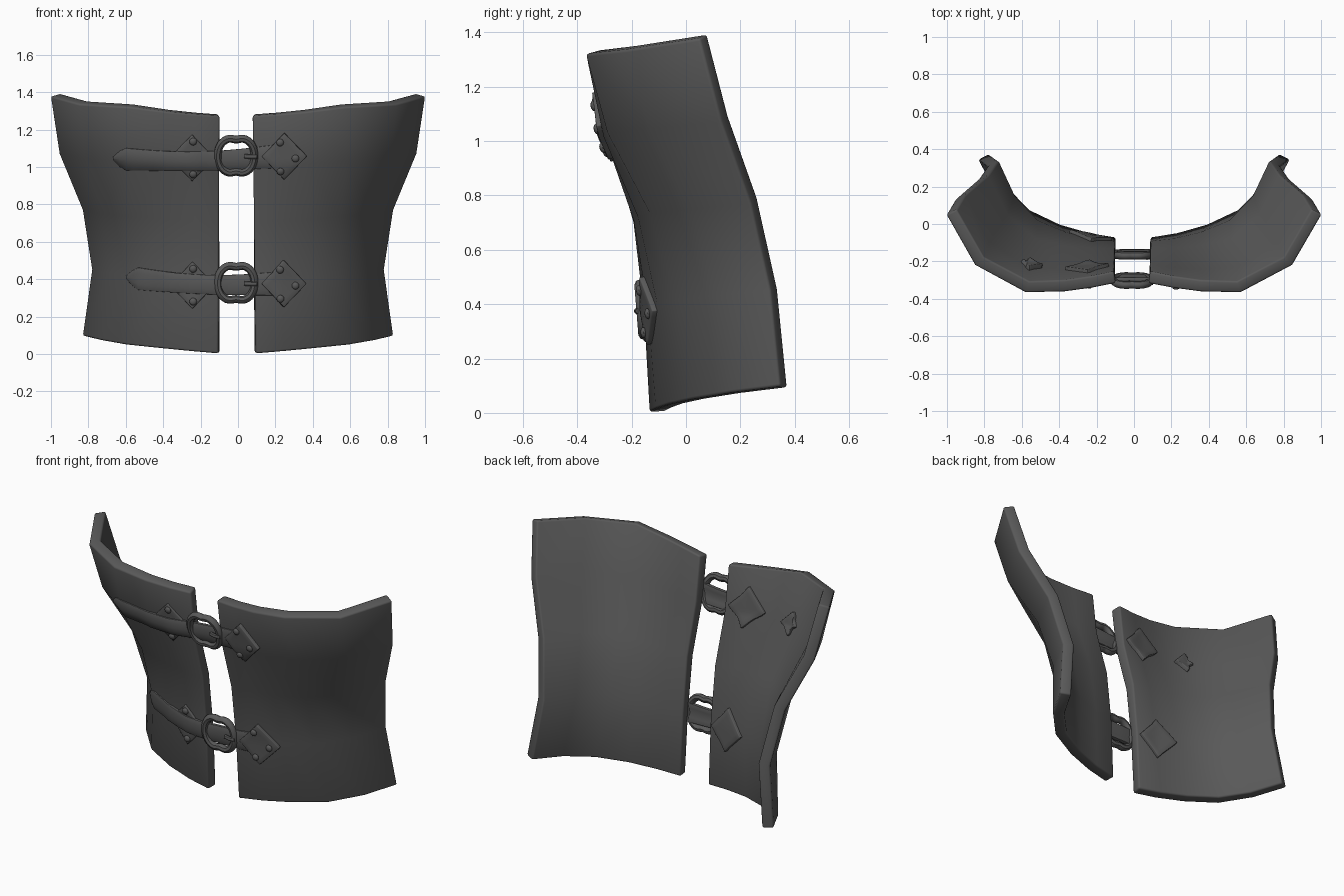
import bpy, bmesh
from math import sin, cos, pi, radians
from mathutils import Vector, Matrix
from mathutils.bvhtree import BVHTree

if "Cube" in bpy.data.objects:
    bpy.data.objects.remove(bpy.data.objects["Cube"])

leather = bpy.data.materials.new("dark grey leather")
leather.use_nodes = True
grey = (0.1, 0.1, 0.1, 1)
leather.diffuse_color = grey
leather.node_tree.nodes["Principled BSDF"].inputs["Base Color"].default_value = grey


def add(name, mesh, angle=45):
    obj = bpy.data.objects.new(name, mesh)
    bpy.context.collection.objects.link(obj)
    mesh.materials.clear()
    mesh.materials.append(leather)
    mesh.shade_smooth()
    mesh.set_sharp_from_angle(angle=radians(angle))
    return obj


def sheet(name, rows, thickness, bevel):
    """Grid of points, turned to face the front, thickened and bevelled."""
    n = len(rows[0])
    verts = [p for row in rows for p in row]
    faces = [(i * n + j, i * n + j + 1, (i + 1) * n + j + 1, (i + 1) * n + j)
             for i in range(len(rows) - 1) for j in range(n - 1)]
    mesh = bpy.data.meshes.new(name)
    mesh.from_pydata(verts, [], faces)
    if sum(f.normal.y for f in mesh.polygons) > 0:
        mesh.flip_normals()
    obj = add(name, mesh)
    solid = obj.modifiers.new("thickness", "SOLIDIFY")
    solid.thickness, solid.offset = thickness, -1
    solid.use_even_offset = True
    bev = obj.modifiers.new("soft_edges", "BEVEL")
    bev.width, bev.segments = bevel, 2
    bev.limit_method, bev.angle_limit = "ANGLE", radians(55)
    baked = bpy.data.meshes.new_from_object(
        obj.evaluated_get(bpy.context.evaluated_depsgraph_get()))
    bpy.data.objects.remove(obj)
    return add(name, baked, 50)


def mix(a, b, t):
    return a + (b - a) * t


# Curved body panels: each level blends the flared top plan into the hem plan
TOP = [(0, 0, 0), (.14, -.07, .08), (.3, -.125, .2), (.53, -.14, .45),
       (.83, .26, .6), (1, 1, 1)]
HEM = [(0, 0, 0), (.2, .05, .13), (.43, .15, .3), (.68, .33, .5),
       (.87, .63, .76), (1, 1, 1)]
# inner z, outer z, outer x, inner y, outer y, share of top plan
LEVELS = [(1.273, 1.378, 1.004, -.316, .05, 1), (1, 1.07, .957, -.28, .13, .75),
          (.7, .77, .833, -.193, .238, .4), (.38, .45, .783, -.156, .31, .15),
          (.003, .098, .833, -.135, .345, 0)]


def panel(name, side, top_gap, hem_gap):
    rows = []
    for zi, zo, xo, yi, yo, t in LEVELS:
        xi = mix(hem_gap, top_gap, zi / 1.273)
        row = []
        for h, p in zip(HEM, TOP):
            fx, fy, fz = (mix(a, b, t) for a, b in zip(h, p))
            row.append((side * mix(xi, xo, fx), mix(yi, yo, fy), mix(zi, zo, fz)))
        rows.append(row)
    return sheet(name, rows, .064, .01)


panels = {1: panel("left_panel", 1, .077, .097),
          -1: panel("right_panel", -1, .098, .107)}
trees = {}
for s, obj in panels.items():
    bm = bmesh.new()
    bm.from_mesh(obj.data)
    trees[s] = BVHTree.FromBMesh(bm)
    bm.free()


def front_y(x, z):
    """Depth of the outer surface, bridged across the central gap."""
    def hit(px):
        return trees[1 if px > 0 else -1].ray_cast(
            Vector((px, -2, z)), Vector((0, 1, 0)))[0].y
    edge = .13
    if abs(x) >= edge:
        return hit(x)
    return mix(hit(-edge), hit(edge), (x + edge) / (2 * edge))


def diamond(name, cx, cz, lift, thickness, size=.125):
    """Square plate on its corner, draped over the panel."""
    n, rows = 6, []
    for i in range(n + 1):
        row = []
        for j in range(n + 1):
            u, v = i / n - .5, j / n - .5
            x, z = cx + (u + v) * size * .96, cz + (u - v) * size
            row.append((x, front_y(x, z) - lift, z))
        rows.append(row)
    return sheet(name, rows, thickness, .004)


def rivet(name, x, z, lift):
    bm = bmesh.new()
    slope = (front_y(x, z + .03) - front_y(x, z - .03)) / .06
    bmesh.ops.create_uvsphere(bm, u_segments=12, v_segments=8, radius=.02)
    place = (Matrix.Translation((x, front_y(x, z) - lift, z))
             @ Matrix.Rotation(-slope, 4, "X") @ Matrix.Diagonal((1, .6, 1, 1)))
    bmesh.ops.transform(bm, matrix=place, verts=bm.verts)
    mesh = bpy.data.meshes.new(name)
    bm.to_mesh(mesh)
    bm.free()
    add(name, mesh)


def tube(name, points, radius, cyclic):
    curve = bpy.data.curves.new(name, "CURVE")
    curve.dimensions = "3D"
    curve.bevel_depth, curve.bevel_resolution = radius, 2
    curve.use_fill_caps = True
    line = curve.splines.new("POLY")
    line.points.add(len(points) - 1)
    for p, co in zip(line.points, points):
        p.co = (*co, 1)
    line.use_cyclic_u = cyclic
    temp = bpy.data.objects.new(name, curve)
    bpy.context.collection.objects.link(temp)
    mesh = bpy.data.meshes.new_from_object(
        temp.evaluated_get(bpy.context.evaluated_depsgraph_get()))
    bpy.data.objects.remove(temp)
    add(name, mesh)


def fastening(level, z, tip_x, tip_z, slope):
    # Riveted anchor plates; the right one shows on the inside too
    diamond(level + "_left_plate", .247, z, .02, .035)
    diamond(level + "_right_plate", -.245, z - .008, .012, .094)
    for k, (dx, dz) in enumerate([(-.022, .075), (.06, -.01), (-.02, -.08)]):
        rivet(f"{level}_left_rivet_{k}", .247 + dx, z + dz, .022)
    for k, dz in enumerate((.08, -.095)):
        rivet(f"{level}_right_rivet_{k}", -.24, z + dz, .015)

    # Pointed strap, sagging a little, running through the buckle
    steps, rows = 24, []
    for i in range(steps + 1):
        t = i / steps
        x = mix(tip_x, .19, t)
        half = min(.062 - .01 * sin(pi * t), .008 + (x - tip_x) * .95)
        mid = mix(tip_z, z, t) - .02 * sin(pi * t)
        lift = .015 + .014 * max(0, 1 - abs(x + .24) / .2)
        rows.append([(x, front_y(x, mid + v * half) - lift + .008 * abs(v), mid + v * half)
                     for v in (-1, -.5, 0, .5, 1)])
    sheet(level + "_strap", rows, .02, .006)

    # Round buckle ring with a notch above and below, leaning with the front
    base = front_y(0, z) - .01
    ring = []
    for k in range(48):
        a = 2 * pi * k / 48
        r = .1 - .002 * cos(4 * a) - .012 * abs(sin(a)) ** 24
        dz = r * sin(a)
        ring.append((r * cos(a) - .01, base + slope * dz, z + .005 + dz))
    tube(level + "_buckle", ring, .021, True)

    # Buckle tongue
    tube(level + "_tongue", [(.1, base - .012, z), (.07, base - .018, z),
                             (.035, base - .01, z + .002)], .012, False)


fastening("upper", 1.055, -.67, 1.045, -.26)
fastening("lower", .375, -.6, .41, -.08)

# Strap stud that comes through to the inside near the upper tip
diamond("upper_strap_stud", -.56, 1.04, -.03, .06, .07)
